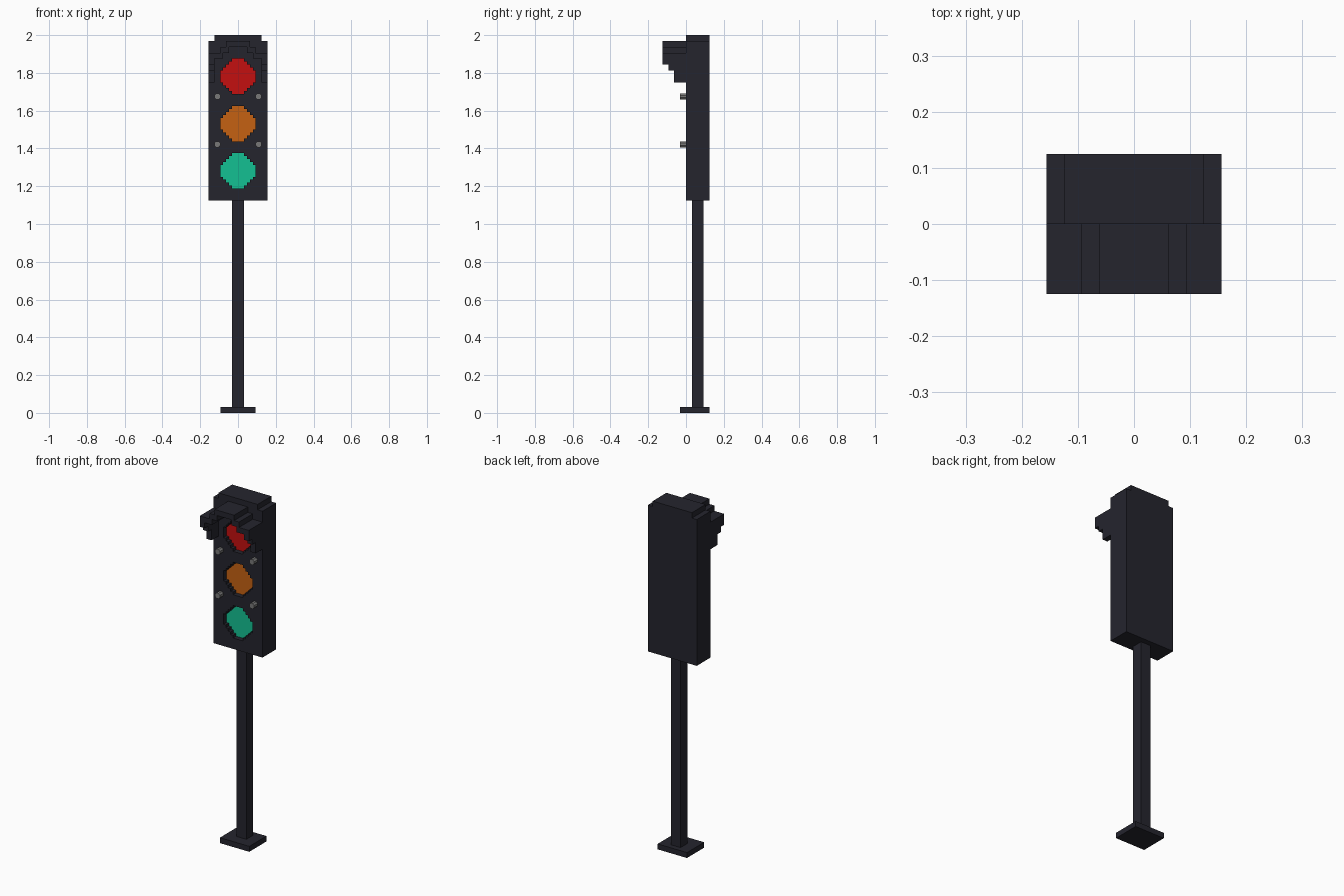
import bpy, bmesh, math

if "Cube" in bpy.data.objects:
    bpy.data.objects.remove(bpy.data.objects["Cube"], do_unlink=True)

U = 1 / 32  # one block


def material(name, r, g, b):
    m = bpy.data.materials.new(name)
    m.use_nodes = True
    m.diffuse_color = (r, g, b, 1)
    m.node_tree.nodes["Principled BSDF"].inputs["Base Color"].default_value = (r, g, b, 1)
    return m


BODY = material("charcoal", 0.018, 0.018, 0.027)
RED = material("signal red", 0.55, 0.005, 0.005)
AMBER = material("signal amber", 0.56, 0.12, 0.006)
GREEN = material("signal green", 0.007, 0.53, 0.29)
GREY = material("screw grey", 0.19, 0.19, 0.19)


def finish(name, bm, mat):
    bmesh.ops.recalc_face_normals(bm, faces=bm.faces)
    mesh = bpy.data.meshes.new(name)
    bm.to_mesh(mesh)
    bm.free()
    mesh.materials.append(mat)
    obj = bpy.data.objects.new(name, mesh)
    bpy.context.collection.objects.link(obj)
    return obj


def box(name, x0, x1, y0, y1, z0, z1, mat=BODY):
    """Box with its bounds given in blocks."""
    bm = bmesh.new()
    bmesh.ops.create_cube(bm, size=1)
    for v in bm.verts:
        v.co = (U * (x0 if v.co.x < 0 else x1),
                U * (y0 if v.co.y < 0 else y1),
                U * (z0 if v.co.z < 0 else z1))
    return finish(name, bm, mat)


def prism(name, outline, y0, y1, mat=BODY, mirror=False):
    """Front outline (x, z in blocks) pushed from y0 to y1, optionally mirrored."""
    bm = bmesh.new()
    face = bm.faces.new([bm.verts.new((x * U, y0 * U, z * U)) for x, z in outline])
    ext = bmesh.ops.extrude_face_region(bm, geom=[face], use_keep_orig=True)
    for v in ext["geom"]:
        if isinstance(v, bmesh.types.BMVert):
            v.co.y = y1 * U
    bmesh.ops.recalc_face_normals(bm, faces=bm.faces)
    if mirror:  # open the seam so that the halves join cleanly
        seam = [f for f in bm.faces if all(abs(v.co.x) < 1e-6 for v in f.verts)]
        bmesh.ops.delete(bm, geom=seam, context="FACES_ONLY")
    obj = finish(name, bm, mat)
    if mirror:
        obj.modifiers.new("Mirror", "MIRROR").use_clip = True
    return obj


def lens_steps(zc):
    """Right half of a stepped round lens, bottom to top."""
    pts = [(0, zc - 3)]
    for i, w in enumerate([2, 3, 4, 5, 6, 6, 6, 6, 5, 4, 3, 2]):
        for p in ((w / 2, zc - 3 + i / 2), (w / 2, zc - 2.5 + i / 2)):
            if len(pts) > 2 and pts[-1][0] == pts[-2][0] == p[0]:
                pts[-1] = p
            elif pts[-1] != p:
                pts.append(p)
    return pts + [(0, zc + 3)]


# Foot and pole
box("base_plate", -3, 3, -1, 4, 0, 1)
box("pole", -1, 1, 1, 3, 1, 36)

# Housing with recessed lens openings in its front plate
box("housing_back", -5, 5, 1, 4, 36, 63)
box("housing_cap", -4, 4, 0, 4, 63, 64)
lamps = [("green_lens", 41, GREEN), ("amber_lens", 49, AMBER), ("red_lens", 57, RED)]
bounds = [36, 45, 53, 63]
for i, (name, zc, mat) in enumerate(lamps):
    lo, hi = bounds[i], bounds[i + 1]
    frame = [(0, lo), (5, lo), (5, hi), (0, hi)] + lens_steps(zc)[::-1]
    prism(name.replace("lens", "frame"), frame, 0, 1, BODY, mirror=True)
    prism(name, lens_steps(zc), 0.9, 1, mat, mirror=True)

# Stepped hood over the top lamp
arch = [(0, 63), (2, 63), (2, 62), (3, 62), (3, 61), (5, 61), (5, 59), (4, 59), (4, 60),
        (2.5, 60), (2.5, 61), (1.5, 61), (1.5, 62), (0, 62)]
prism("hood_arch", arch, -4, 0, BODY, mirror=True)

# Hood cheeks, getting shallower toward the bottom, and face screws
for side, s in (("left", 1), ("right", -1)):
    x0, x1 = sorted((4 * s, 5 * s))
    box(f"hood_cheek_upper_{side}", x0, x1, -3, 0, 58, 59)
    box(f"hood_cheek_lower_{side}", x0, x1, -2, 0, 56, 58)
    for level, z in (("upper", 53.6), ("lower", 45.5)):
        ring = [(3.5 * s + 0.54 * math.cos(math.pi * (k + 0.5) / 4),
                 z + 0.54 * math.sin(math.pi * (k + 0.5) / 4)) for k in range(8)]
        prism(f"screw_{level}_{side}", ring, -1, 0, GREY)
